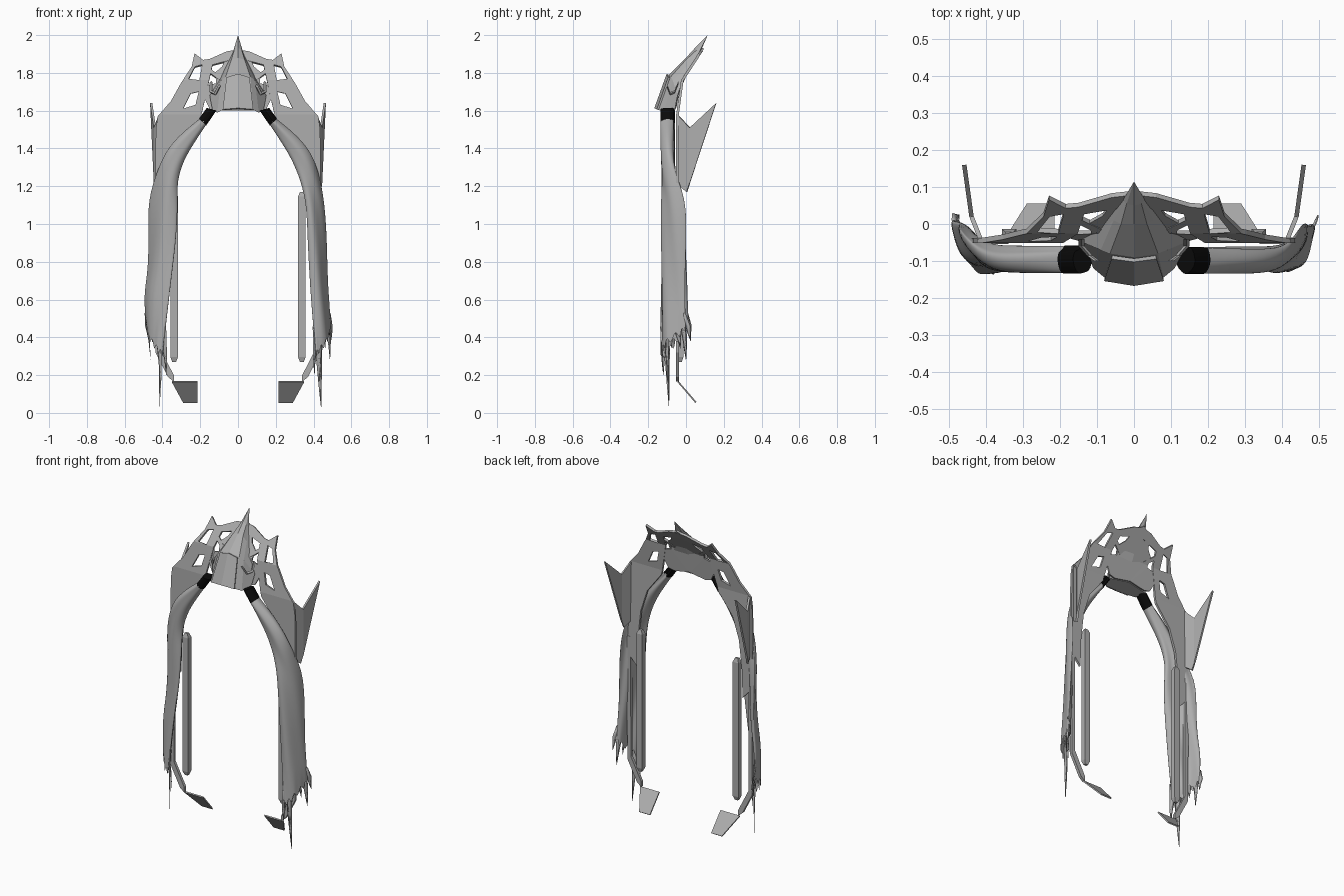
import bpy, bmesh, math
from mathutils import Vector
from mathutils.geometry import tessellate_polygon

cube = bpy.data.objects.get("Cube")
if cube:
    bpy.data.objects.remove(cube, do_unlink=True)


def material(name, value):
    mat = bpy.data.materials.new(name)
    mat.use_nodes = True
    color = (value, value, value, 1)
    mat.diffuse_color = color
    mat.node_tree.nodes["Principled BSDF"].inputs["Base Color"].default_value = color
    return mat


GREY = material("grey", 0.42)
BLACK = material("black", 0.003)


def finish(name, bm, mat=GREY, thickness=0, smooth=False, subdivide=False):
    """Turn a bmesh into an object, with optional sheet thickness and smoothing."""
    bmesh.ops.remove_doubles(bm, verts=bm.verts, dist=0.0005)
    bmesh.ops.recalc_face_normals(bm, faces=bm.faces)
    for face in bm.faces:
        face.smooth = smooth
    mesh = bpy.data.meshes.new(name)
    bm.to_mesh(mesh)
    bm.free()
    mesh.materials.append(mat)
    obj = bpy.data.objects.new(name, mesh)
    bpy.context.collection.objects.link(obj)
    if thickness:
        solid = obj.modifiers.new("Thickness", "SOLIDIFY")
        solid.thickness = thickness
        solid.offset = 0
    if subdivide:
        sub = obj.modifiers.new("Smooth", "SUBSURF")
        sub.levels = sub.render_levels = 2


def skin(verts, faces):
    bm = bmesh.new()
    made = [bm.verts.new(v) for v in verts]
    for face in faces:
        bm.faces.new([made[i] for i in face])
    return bm


def loft(name, rings, caps=True, **options):
    """Join closed rings of equal length into a skin."""
    n = len(rings[0])
    verts = [p for ring in rings for p in ring]
    faces = [(r * n + i, r * n + (i + 1) % n, (r + 1) * n + (i + 1) % n, (r + 1) * n + i)
             for r in range(len(rings) - 1) for i in range(n)]
    if caps:
        faces += [range(n), range(len(verts) - n, len(verts))]
    finish(name, skin(verts, faces), **options)


def plate(name, place, outline, holes=(), bends=(), thickness=0.014):
    """Flat outline with holes, creased at the bends and placed in space by a function."""
    loops = [[Vector((a, b, 0)) for a, b in loop] for loop in (outline, *holes)]
    bm = skin([p for loop in loops for p in loop], tessellate_polygon(loops))
    for level in bends:
        bmesh.ops.bisect_plane(bm, geom=bm.verts[:] + bm.edges[:] + bm.faces[:],
                               plane_co=(0, level, 0), plane_no=(0, 1, 0))
    for v in bm.verts:
        v.co = place(v.co.x, v.co.y)
    finish(name, bm, thickness=thickness)


def side_name(s, part):
    return ("left_" if s > 0 else "right_") + part


# Pointed central crest: half rings from front centre round to back centre
crest_half = [
    [(0, -.16, 1.612), (.08, -.145, 1.605), (.11, -.12, 1.59), (.135, -.06, 1.6), (0, -.05, 1.62)],
    [(0, -.09, 1.79), (.065, -.08, 1.78), (.09, -.07, 1.76), (.15, -.045, 1.68), (0, -.035, 1.7)],
    [(0, 0, 1.88), (.035, 0, 1.87), (.055, .01, 1.84), (.1, -.02, 1.76), (0, .035, 1.86)],
    [(0, .05, 1.935), (.02, .055, 1.92), (.025, .06, 1.91), (.03, .065, 1.9), (0, .08, 1.92)],
    [(0, .115, 2)] * 5,
]
rings = [half + [(-x, y, z) for x, y, z in half[-2:0:-1]] for half in crest_half]
loft("crest", rings, caps=False)
finish("crest_underside", skin(rings[0], [range(8)]))

# Raised panel on the crest
panel = [(0, -.163, 1.612), (.08, -.15, 1.605), (.06, -.09, 1.775), (0, -.098, 1.793)]
finish("crest_panel", skin(panel + [(-x, y, z) for x, y, z in panel],
                           [(0, 1, 2, 3), (4, 7, 6, 5)]), thickness=.01)

# Cloth stations: inner x, z and outer x, z
cloth_path = [
    (.165, 1.53, .2, 1.56), (.235, 1.425, .295, 1.485), (.287, 1.338, .375, 1.4),
    (.333, 1.225, .425, 1.295), (.362, 1.1, .458, 1.13), (.37, .92, .468, .94),
    (.38, .76, .47, .76), (.388, .62, .475, .64), (.4, .45, .485, .53),
    (.41, .31, .488, .44),
]


def cloth_point(s, t, xi, zi, xo, zo, half=0):
    """Point across the cloth, which turns from facing front to facing outward."""
    z = zi + (zo - zi) * t
    e = min(1, max(0, (1.38 - zo) / .3))
    f = e * e * (3 - 2 * e)
    if s < 0:
        xi -= .045 * f * min(1, zi)
        xo += f * (.008 + .015 * math.cos((z - 1.08) * 14))
    fold = .008 * math.sin(10 * t + 5 * z + s) * (1 - half * .5)
    depth = (.036 - .016 * f) * half + fold * (.4 + .6 * f)
    bulge = t + f * .5 * (math.sin(t * math.pi / 2) - t)
    x = xi + (xo - xi) * bulge + .4 * f * depth
    y = -.098 + f * (.125 * t ** 1.5 - .025) - depth
    return Vector((s * x, y, z))


def cloth_ring(s, row, torn=0):
    ring = []
    for i in range(24):
        a = math.tau * i / 24
        p = cloth_point(s, (1 + math.cos(a)) / 2, *row, math.sin(a))
        p.z += torn * (-1) ** min(i, 24 - i)
        ring.append(p)
    return ring


# Perforated wings run down behind the cloth and lean back near the top
def wing_y(z):
    return -.045 + max(0, z - 1.58) * .14 + max(0, z - 1.76) * .51


BENDS = (1.58, 1.76)
wing = [(0, 1.92), (.06, 1.91), (.15, 1.87), (.185, 1.865), (.23, 1.9), (.245, 1.83),
        (.305, 1.74), (.355, 1.65), (.425, 1.57), (.435, 1.5), (.44, 1), (.37, .92),
        (.365, 1.1), (.345, 1.28), (.3, 1.42), (.2, 1.55),
        (.17, 1.68), (.135, 1.84), (0, 1.875)]
windows = [[(.19, 1.84), (.228, 1.83), (.262, 1.765), (.205, 1.76)],
           [(.208, 1.7), (.25, 1.69), (.29, 1.61), (.225, 1.63)]]
crest_back = [(0, 1.93), (.05, 1.9), (.085, 1.83), (.12, 1.8), (.115, 1.745),
              (.17, 1.73), (.175, 1.66), (.15, 1.61), (.11, 1.6), (0, 1.62)]
rail = [(.415, 1.1), (.44, 1.1), (.437, .32), (.37, .19), (.34, .165), (.34, .2), (.412, .34)]
foot = [(.35, .165), (.215, .165), (.215, .055), (.29, .055)]
blade_root = [(-.04, 1.575), (.02, 1.51), (.02, 1.215), (.005, 1.17), (-.035, 1.2)]
blade_tip = [(.02, 1.51), (.16, 1.64), (.02, 1.215)]
brace = [(.08, 1.77), (.155, 1.825), (.16, 1.805), (.085, 1.75)]

# Ragged tails: position across the cloth, tip x, y, z
tails = [(.08, .405, -.12, .2), (.25, .44, -.09, .03), (.4, .43, -.1, .17),
         (.65, .465, -.03, .34), (.85, .487, 0, .28), (.97, .498, .025, .38)]

for s in (1, -1):
    def upright(x, z):
        return (s * x, wing_y(z), z)

    plate(side_name(s, "wing"), upright, wing, windows, BENDS)
    plate(side_name(s, "wing_brace"), upright, brace, bends=BENDS)
    plate(side_name(s, "crest_back"), upright, crest_back, bends=BENDS, thickness=.01)
    plate(side_name(s, "rail"), upright, rail, thickness=.018)
    plate(side_name(s, "foot_plate"), lambda x, z: (s * x, -.042 + (.165 - z) * .86, z),
          foot, thickness=.008)

    # Swept blade at the side of the shoulder, bent near its root
    def swept(y, z):
        return (s * (.44 + (y - .02) * (.14 if y > .02 else .4)), y, z)

    plate(side_name(s, "blade_root"), swept, blade_root, thickness=.012)
    plate(side_name(s, "blade_tip"), swept, blade_tip, thickness=.012)

    # Inner bar with tapered ends
    bar = [[(s * (.338 + dx * w), -.03 + dy * w * .8, z)
            for dx, dy in ((-1, -1), (1, -1), (1, 1), (-1, 1))]
           for z, w in ((.27, .01), (.295, .02), (1.145, .02), (1.17, .01))]
    loft(side_name(s, "inner_bar"), bar)

    # Curled cheek fin beside the crest
    fin = [(.1, -.1, 1.73), (.12, -.085, 1.69), (.142, -.06, 1.7), (.142, -.04, 1.75)]
    loft(side_name(s, "cheek_fin"),
         [[(s * (x + .008 * math.cos(a)), y, z + .008 * math.sin(a))
           for a in (0, math.pi / 2, math.pi, -math.pi / 2)] for x, y, z in fin])

    # Black band and the draped cloth
    loft(side_name(s, "band"), [cloth_ring(s, (.115, 1.6, .165, 1.615)),
                                cloth_ring(s, (.168, 1.522, .207, 1.557))],
         mat=BLACK)
    cloth = [cloth_ring(s, row) for row in cloth_path[:-1]]
    cloth.append(cloth_ring(s, cloth_path[-1], torn=.05))
    loft(side_name(s, "cloth"), cloth, caps=False, smooth=True, subdivide=True)

    # Torn ends of the cloth
    hem = cloth_path[-2]
    for k, (t, x, y, z) in enumerate(tails):
        top = cloth_point(s, t, *hem)
        tip = Vector((s * (x if s > 0 else x - .025), y, z))
        across = cloth_point(s, t + .03, *hem) - cloth_point(s, t - .03, *hem)
        across.z = 0
        across.normalize()
        out = Vector((across.y, -across.x, 0))
        strand = []
        for h, w in ((0, .016), (.45, .015), (.75, .008), (1, .001)):
            c = top.lerp(tip, h) + across * .008 * math.sin(h * 6 + k) * (1 - h)
            strand.append([c - across * w, c + out * w * .25, c + across * w, c - out * w * .25])
        loft(side_name(s, "cloth_tail_%d" % (k + 1)), strand, smooth=True)
